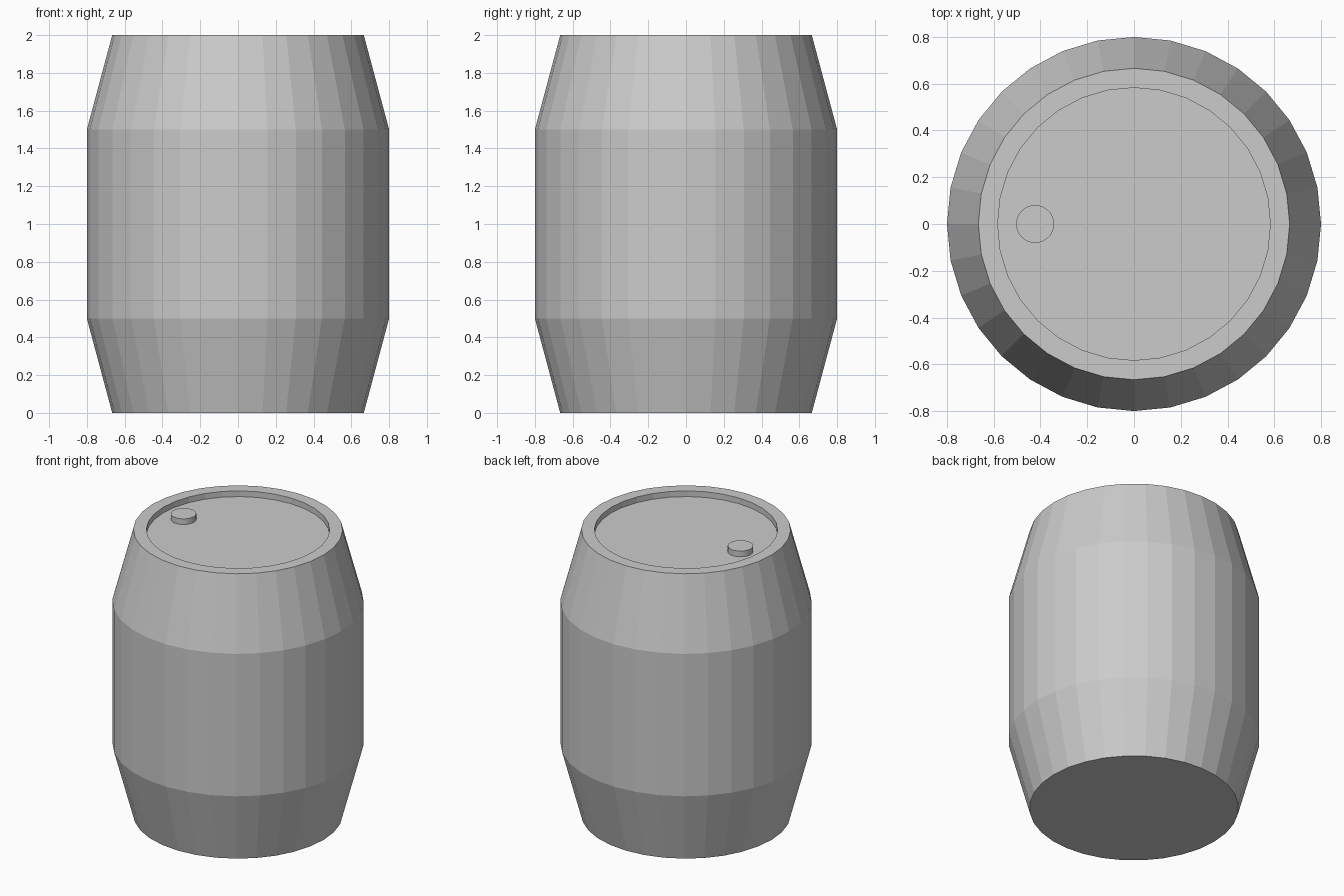
import bpy, bmesh
from math import sin, cos, tau

if "Cube" in bpy.data.objects:
    bpy.data.objects.remove(bpy.data.objects["Cube"])

SIDES = 32


def lathe(name, profile, centre=(0, 0)):
    """Revolve (radius, z) points into a flat-shaded solid, capped at both ends."""
    bm = bmesh.new()
    rings = []
    for r, z in profile:
        rings.append([bm.verts.new((centre[0] + r * cos(tau * i / SIDES),
                                    centre[1] + r * sin(tau * i / SIDES), z))
                      for i in range(SIDES)])
    for low, high in zip(rings, rings[1:]):
        for i in range(SIDES):
            j = (i + 1) % SIDES
            bm.faces.new((low[i], low[j], high[j], high[i]))
    bm.faces.new(rings[0][::-1])
    bm.faces.new(rings[-1])
    bmesh.ops.recalc_face_normals(bm, faces=bm.faces)
    mesh = bpy.data.meshes.new(name)
    bm.to_mesh(mesh)
    bm.free()
    obj = bpy.data.objects.new(name, mesh)
    bpy.context.collection.objects.link(obj)
    return obj


# Barrel body: tapered ends, straight middle, flat rim and sunken lid
lathe("barrel_body", [(0.666, 0), (0.8, 0.5), (0.8, 1.5), (0.666, 2.0),
                      (0.583, 2.0), (0.583, 1.96)])

# Bung plug standing on the lid, level with the rim
lathe("bung_plug", [(0.081, 1.96), (0.081, 2.0)], centre=(-0.423, 0))
